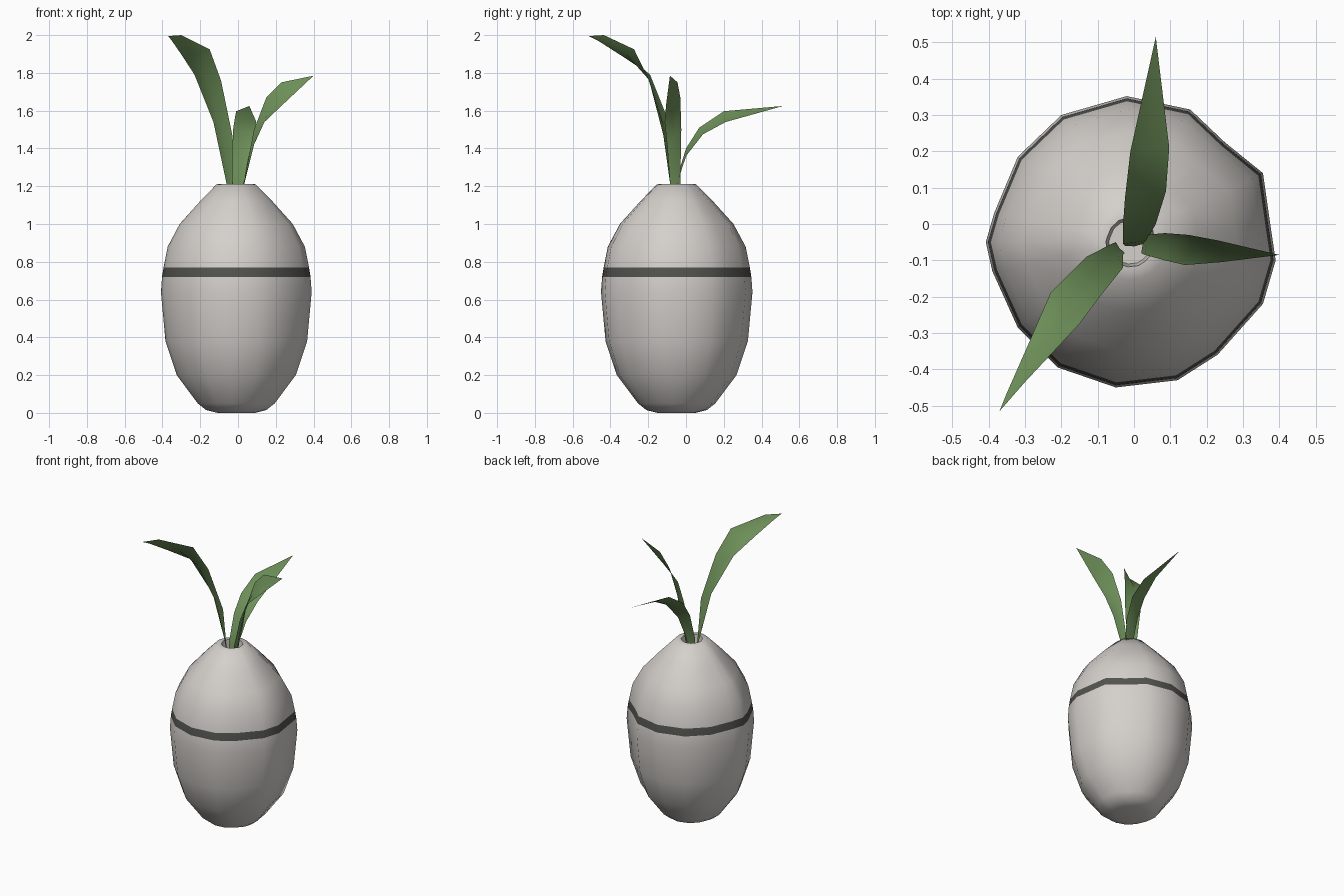
import bpy, bmesh, math
from mathutils import Vector

if "Cube" in bpy.data.objects:
    bpy.data.objects.remove(bpy.data.objects["Cube"])


def material(name, rgb):
    m = bpy.data.materials.new(name)
    m.diffuse_color = (*rgb, 1)
    m.use_nodes = True
    m.node_tree.nodes["Principled BSDF"].inputs["Base Color"].default_value = m.diffuse_color
    return m


CERAMIC = material("pale_ceramic", (0.66, 0.63, 0.60))
BAND = material("dark_band", (0.085, 0.087, 0.078))
GREEN = material("leaf_green", (0.155, 0.28, 0.10))


def finish(name, bm, mats, angle):
    me = bpy.data.meshes.new(name)
    bm.to_mesh(me)
    bm.free()
    ob = bpy.data.objects.new(name, me)
    bpy.context.collection.objects.link(ob)
    for m in mats:
        me.materials.append(m)
    bpy.ops.object.select_all(action='DESELECT')
    bpy.context.view_layer.objects.active = ob
    ob.select_set(True)
    bpy.ops.object.shade_smooth_by_angle(angle=math.radians(angle))
    return ob


# Vase: hand-shaped outline scaled along a profile of (height, scale)
CENTRE = Vector((-0.01, -0.05))
OUTLINE = [(0.39, -0.10), (0.375, 0.0), (0.355, 0.14), (0.25, 0.225), (0.155, 0.315),
           (-0.02, 0.352), (-0.20, 0.30), (-0.32, 0.185), (-0.385, 0.03), (-0.408, -0.05),
           (-0.39, -0.13), (-0.32, -0.285), (-0.21, -0.395), (-0.05, -0.45),
           (0.12, -0.43), (0.23, -0.36), (0.355, -0.22)]
PROFILE = [(0.0, 0.25), (0.015, 0.40), (0.05, 0.51), (0.20, 0.79), (0.38, 0.94),
           (0.64, 1.0), (0.72, 0.985), (0.77, 0.965), (0.88, 0.91), (1.0, 0.75),
           (1.12, 0.48), (1.21, 0.26), (1.213, 0.17), (1.12, 0.15)]

bm = bmesh.new()
rings = []
for z, s in PROFILE:
    ring = []
    for p in OUTLINE:
        q = CENTRE + (Vector(p) - CENTRE) * s
        ring.append(bm.verts.new((q.x, q.y, z)))
    rings.append(ring)
n = len(OUTLINE)
for k, (a, b) in enumerate(zip(rings, rings[1:])):
    for i in range(n):
        j = (i + 1) % n
        f = bm.faces.new((a[i], a[j], b[j], b[i]))
        f.material_index = 1 if PROFILE[k][0] == 0.72 else 0
bm.faces.new(rings[0][::-1])
bm.faces.new(rings[-1])
finish("vase", bm, [CERAMIC, BAND], 50)


# Leaves: left and right edge lines meeting at a tip, with a sunken midrib
def leaf(name, left, right, tip):
    bm = bmesh.new()
    rows = []
    for l, r in zip(left, right):
        l, r = Vector(l), Vector(r)
        out = Vector((l.x + r.x, l.y + r.y + 0.1, 0)).normalized()
        mid = (l + r) / 2 + (out - Vector((0, 0, 0.6))) * 0.08 * (r - l).length
        rows.append([bm.verts.new(v) for v in (l, mid, r)])
    t = bm.verts.new(tip)
    for a, b in zip(rows, rows[1:]):
        for i in (0, 1):
            bm.faces.new((a[i], a[i + 1], b[i + 1], b[i]))
    for i in (0, 1):
        bm.faces.new((rows[-1][i], rows[-1][i + 1], t))
    # keep the upper side of the blade facing up
    bm.normal_update()
    if sum(f.normal.z * f.calc_area() for f in bm.faces) < 0:
        bmesh.ops.reverse_faces(bm, faces=bm.faces[:])
    finish(name, bm, [GREEN], 60)


leaf("front_left_leaf",
     [(-0.05, -0.05, 1.14), (-0.062, -0.055, 1.22), (-0.13, -0.09, 1.54),
      (-0.23, -0.19, 1.79), (-0.295, -0.34, 1.89), (-0.35, -0.465, 1.97)],
     [(-0.025, -0.08, 1.14), (-0.03, -0.085, 1.22), (-0.03, -0.12, 1.47),
      (-0.09, -0.195, 1.76), (-0.15, -0.275, 1.925), (-0.30, -0.435, 2.0)],
     (-0.37, -0.515, 1.995))
leaf("right_leaf",
     [(0.02, -0.08, 1.14), (0.03, -0.085, 1.22), (0.085, -0.10, 1.42),
      (0.14, -0.113, 1.54), (0.24, -0.105, 1.635)],
     [(0.02, -0.035, 1.14), (0.03, -0.03, 1.22), (0.085, -0.025, 1.50),
      (0.15, -0.03, 1.67), (0.23, -0.045, 1.75)],
     (0.40, -0.085, 1.785))
leaf("back_leaf",
     [(-0.025, -0.06, 1.14), (-0.03, -0.055, 1.22), (-0.03, 0.0, 1.40),
      (-0.025, 0.07, 1.51), (-0.01, 0.20, 1.597)],
     [(0.025, -0.055, 1.14), (0.035, -0.045, 1.22), (0.06, 0.0, 1.36),
      (0.088, 0.09, 1.475), (0.097, 0.21, 1.54)],
     (0.06, 0.515, 1.625))
